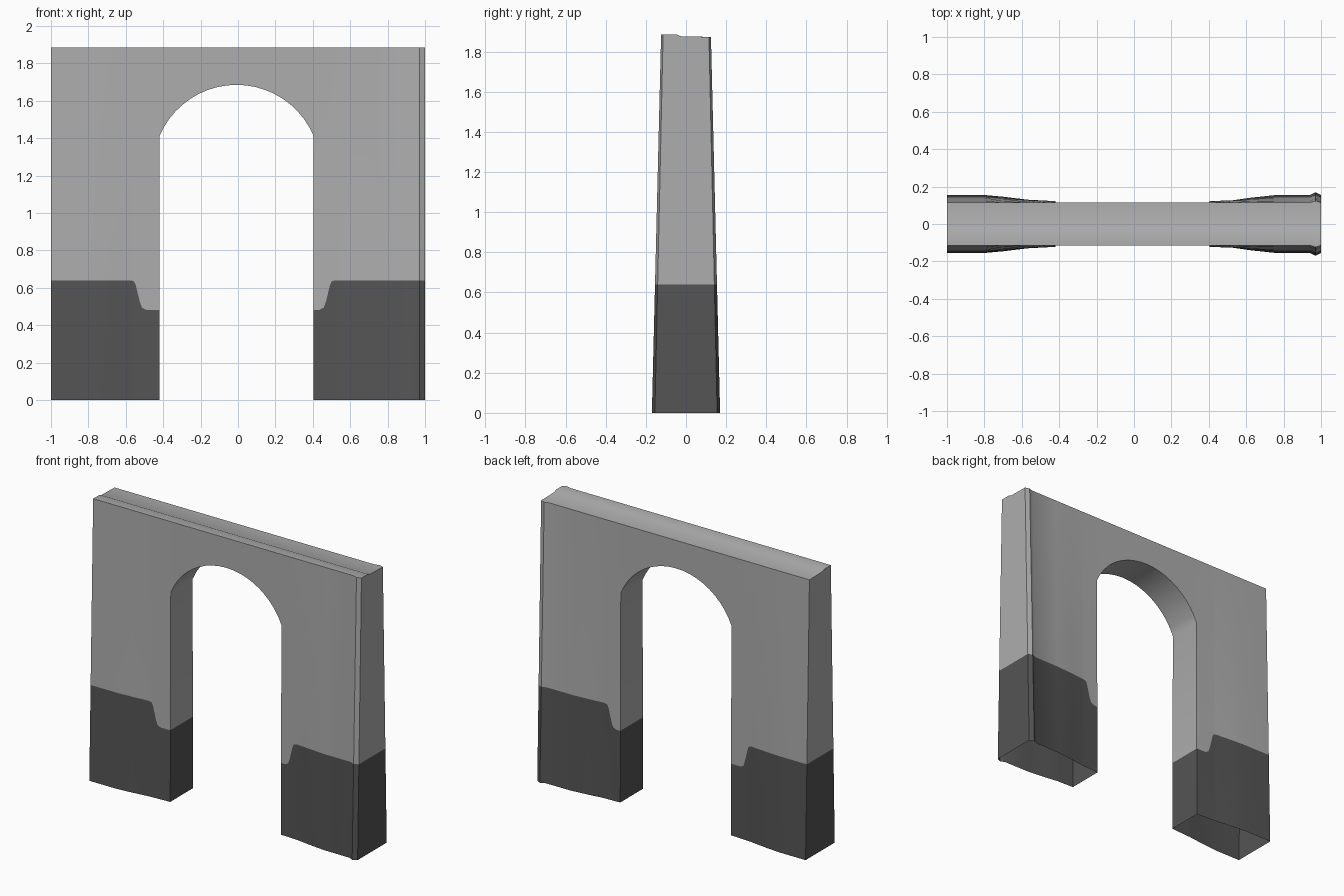
import bpy, bmesh, math

cube = bpy.data.objects.get("Cube")
if cube:
    bpy.data.objects.remove(cube, do_unlink=True)


def make_material(name, value):
    mat = bpy.data.materials.new(name)
    mat.use_nodes = True
    color = (value, value, value, 1)
    mat.diffuse_color = color
    mat.node_tree.nodes["Principled BSDF"].inputs["Base Color"].default_value = color
    return mat


LEFT, RIGHT, SPRING, CROWN = -0.42, 0.405, 1.41, 1.685
FRONT_TOP, BACK_TOP = 1.885, 1.873
PLASTER, PLINTH = 0, 1

# Half thickness at the foot along the wall, with a small flare near one end
FOOT = [(-1, .155), (-.8, .155), (-.7, .146), (-.57, .13), (LEFT, .122),
        (RIGHT, .122), (.53, .127), (.62, .14), (.75, .154), (.94, .155),
        (.97, .17), (1, .155)]
# Drop of the painted plinth towards the opening: offset, height
DROP = [(0, .64), (.018, .635), (.028, .615), (.05, .525), (.062, .493), (.085, .482)]


def lerp_table(table, x):
    for (x0, v0), (x1, v1) in zip(table, table[1:]):
        if x <= x1:
            return v0 + (v1 - v0) * (x - x0) / (x1 - x0)
    return table[-1][1]


def half_depth(x, z):
    foot = lerp_table(FOOT, x)
    head = 0.114 + 0.01 * max(0, 1 - abs(x - .97) / .03)
    return foot + (head - foot) * z / FRONT_TOP


def plinth_height(x):
    inward = x + .575 if x < 0 else .52 - x
    return lerp_table([(-1, .64)] + DROP, inward)


# Arch outline as a circular segment
half = (RIGHT - LEFT) / 2
mid = (RIGHT + LEFT) / 2
rise = CROWN - SPRING
radius = (half ** 2 + rise ** 2) / (2 * rise)
sweep = math.asin(half / radius)
STEPS = 20
arch = [(mid + radius * math.sin(a), CROWN - radius + radius * math.cos(a))
        for a in (sweep * (2 * i / STEPS - 1) for i in range(STEPS + 1))]

bm = bmesh.new()
cache = {}


def vert(x, y, z):
    key = (round(x, 4), round(y, 4), round(z, 4))
    if key not in cache:
        cache[key] = bm.verts.new(key)
    return cache[key]


def side(x, z, s):
    return vert(x, s * half_depth(x, z), z)


def face(verts, mat=PLASTER):
    bm.faces.new(verts).material_index = mat


def top_of(s):
    return FRONT_TOP if s < 0 else BACK_TOP


def leg_levels(x, s):
    return [0, plinth_height(x), SPRING, top_of(s)]


left_xs = sorted({x for x, _ in FOOT if x <= LEFT} | {-.575 + d for d, _ in DROP})
right_xs = sorted({x for x, _ in FOOT if x >= RIGHT} | {.52 - d for d, _ in DROP})

# Front and back of both legs
for xs in (left_xs, right_xs):
    for xa, xb in zip(xs, xs[1:]):
        for s in (-1, 1):
            la, lb = leg_levels(xa, s), leg_levels(xb, s)
            for i in range(3):
                face([side(xa, la[i], s), side(xb, lb[i], s),
                      side(xb, lb[i + 1], s), side(xa, la[i + 1], s)],
                     PLINTH if i == 0 else PLASTER)

# Front and back above the arch, and the soffit
for (xa, za), (xb, zb) in zip(arch, arch[1:]):
    for s in (-1, 1):
        t = top_of(s)
        face([side(xa, za, s), side(xb, zb, s), side(xb, t, s), side(xa, t, s)])
    face([side(xa, za, -1), side(xb, zb, -1), side(xb, zb, 1), side(xa, za, 1)])

# Jambs of the opening
for x in (LEFT, RIGHT):
    levels = leg_levels(x, -1)[:3]
    for i in range(2):
        lo, hi = levels[i], levels[i + 1]
        face([side(x, lo, -1), side(x, lo, 1), side(x, hi, 1), side(x, hi, -1)],
             PLINTH if i == 0 else PLASTER)


# Stepped top, raised along the front
def top_row(x):
    return [side(x, FRONT_TOP, -1), vert(x, -.045, FRONT_TOP),
            vert(x, -.025, BACK_TOP + .003), side(x, BACK_TOP, 1)]


all_xs = left_xs + [x for x, _ in arch[1:-1]] + right_xs
for xa, xb in zip(all_xs, all_xs[1:]):
    a, b = top_row(xa), top_row(xb)
    for i in range(3):
        face([a[i], b[i], b[i + 1], a[i + 1]])

# Closed ends
for x in (-1, 1):
    p = plinth_height(x)
    face([side(x, 0, -1), side(x, 0, 1), side(x, p, 1), side(x, p, -1)], PLINTH)
    face([side(x, p, -1), side(x, p, 1), side(x, SPRING, 1), side(x, SPRING, -1)])
    face([side(x, SPRING, -1), side(x, SPRING, 1)] + top_row(x)[::-1])

bmesh.ops.recalc_face_normals(bm, faces=bm.faces)
# The shell is open underneath, so make sure it faces outward
bm.faces.ensure_lookup_table()
crown = max(bm.faces, key=lambda f: f.calc_center_median().z)
if crown.normal.z < 0:
    bmesh.ops.reverse_faces(bm, faces=bm.faces)

mesh = bpy.data.meshes.new("arch_wall")
bm.to_mesh(mesh)
bm.free()
wall = bpy.data.objects.new("arch_wall", mesh)
bpy.context.collection.objects.link(wall)
mesh.materials.append(make_material("light_grey_plaster", 0.42))
mesh.materials.append(make_material("dark_grey_plinth", 0.09))

bpy.ops.object.select_all(action="DESELECT")
wall.select_set(True)
bpy.context.view_layer.objects.active = wall
bpy.ops.object.shade_smooth_by_angle(angle=math.radians(30))
